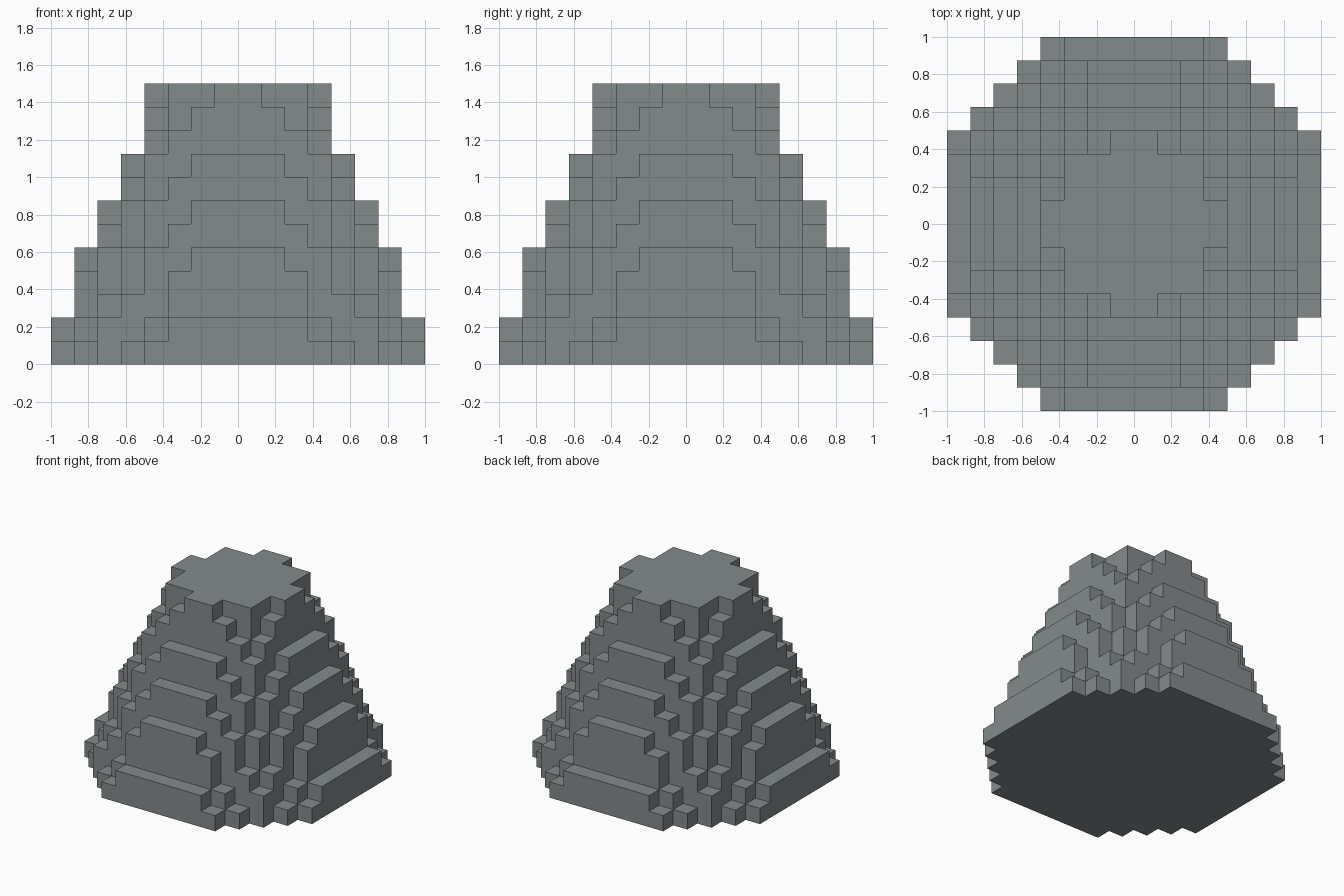
import bpy, bmesh
from mathutils import Vector

if "Cube" in bpy.data.objects:
    bpy.data.objects.remove(bpy.data.objects["Cube"])

S = 0.125  # block size

# One string per block layer, bottom to top: half-width in blocks of each row
# going outwards from the centre line (mirrored in x and y).
LAYERS = ["88887654", "88876643", "7776653", "7776543", "7766542",
          "666543", "665542", "55543", "55442", "4443", "4432", "4331"]

# Filled blocks
cells = set()
for k, rows in enumerate(LAYERS):
    for j, n in enumerate(rows):
        for i in range(int(n)):
            for x in (i, -i - 1):
                for y in (j, -j - 1):
                    cells.add((x, y, k))

# Outer skin: one square for every exposed block side
bm = bmesh.new()
for c in cells:
    for axis in range(3):
        for sign in (1, -1):
            nb = list(c)
            nb[axis] += sign
            if tuple(nb) in cells:
                continue
            u, v = (axis + 1) % 3, (axis + 2) % 3
            corners = [(0, 0), (1, 0), (1, 1), (0, 1)]
            if sign < 0:
                corners.reverse()
            verts = []
            for a, b in corners:
                p = Vector(c)
                p[axis] += 1 if sign > 0 else 0
                p[u] += a
                p[v] += b
                verts.append(bm.verts.new(p * S))
            bm.faces.new(verts)
bmesh.ops.remove_doubles(bm, verts=bm.verts[:], dist=0.001)

mesh = bpy.data.meshes.new("stepped_mound")
bm.to_mesh(mesh)
bm.free()

# Stone colour
stone = bpy.data.materials.new("stone grey")
stone.diffuse_color = (0.23, 0.255, 0.26, 1)
stone.use_nodes = True
stone.node_tree.nodes["Principled BSDF"].inputs["Base Color"].default_value = stone.diffuse_color
mesh.materials.append(stone)

mound = bpy.data.objects.new("stepped_mound", mesh)
bpy.context.collection.objects.link(mound)
